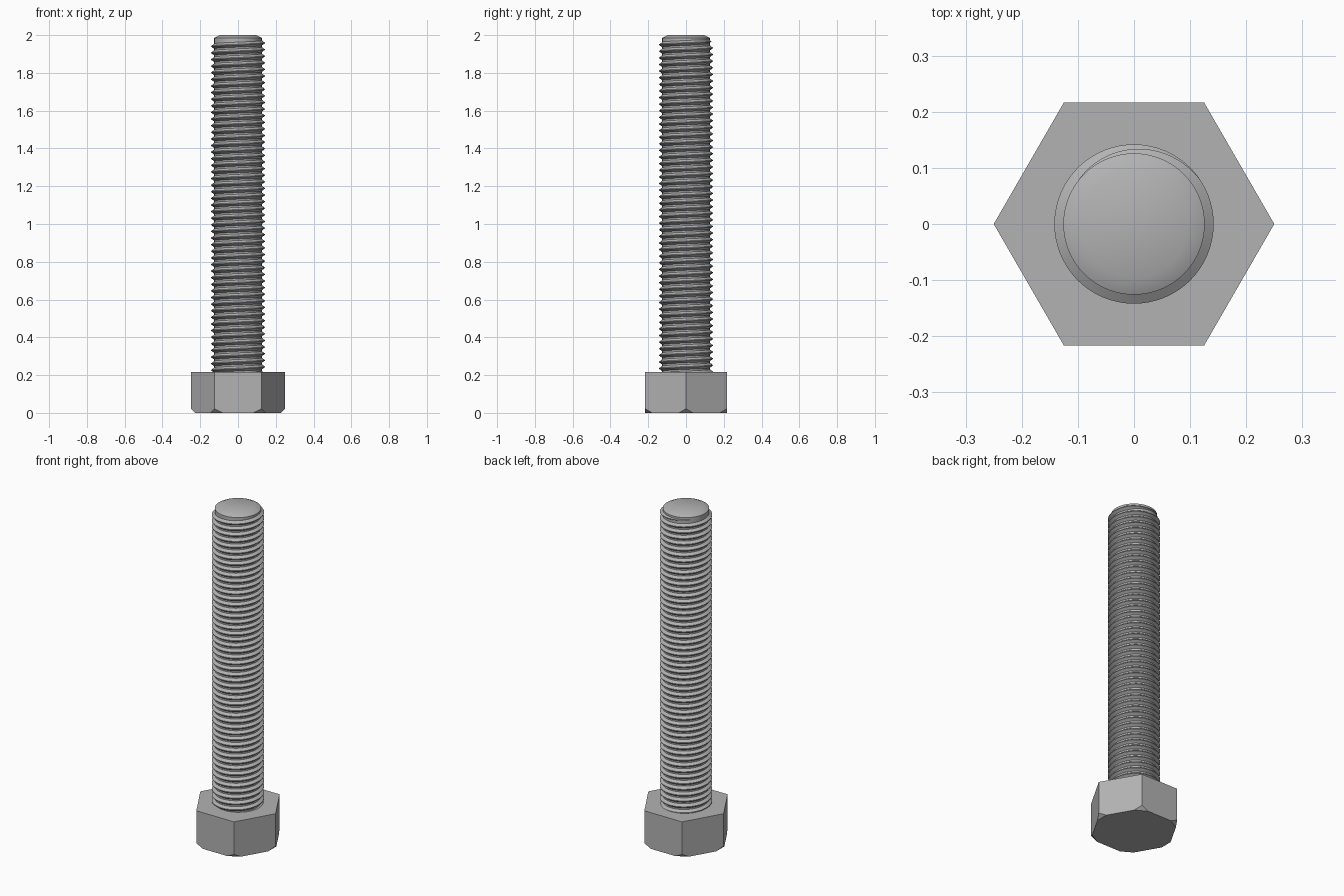
import bpy, bmesh, math
from mathutils import Vector

cube = bpy.data.objects.get("Cube")
if cube:
    bpy.data.objects.remove(cube, do_unlink=True)

steel = bpy.data.materials.new("grey steel")
steel.use_nodes = True
GREY = (0.45, 0.45, 0.45, 1)
steel.diffuse_color = GREY
steel.node_tree.nodes["Principled BSDF"].inputs["Base Color"].default_value = GREY

HEAD_R, HEAD_H = 0.25, 0.217
CORE_R, CREST_R = 0.126, 0.142
PITCH, SEGS = 0.035, 64


def finish(bm, name, smooth=None):
    bmesh.ops.recalc_face_normals(bm, faces=bm.faces)
    mesh = bpy.data.meshes.new(name)
    bm.to_mesh(mesh)
    bm.free()
    mesh.materials.append(steel)
    obj = bpy.data.objects.new(name, mesh)
    bpy.context.collection.objects.link(obj)
    if smooth:
        bpy.ops.object.select_all(action="DESELECT")
        obj.select_set(True)
        bpy.context.view_layer.objects.active = obj
        bpy.ops.object.shade_smooth_by_angle(angle=math.radians(smooth))
    return obj


# Hexagonal head with its lower corners cut off
bm = bmesh.new()
hexagon = [bm.verts.new((HEAD_R * math.cos(k * math.pi / 3),
                         HEAD_R * math.sin(k * math.pi / 3), 0)) for k in range(6)]
base = bm.faces.new(hexagon)
top = bmesh.ops.extrude_face_region(bm, geom=[base])["geom"]
bmesh.ops.translate(bm, vec=(0, 0, HEAD_H),
                    verts=[g for g in top if isinstance(g, bmesh.types.BMVert)])
for k in range(6):
    out = Vector((math.cos(k * math.pi / 3), math.sin(k * math.pi / 3), 0))
    cut = bmesh.ops.bisect_plane(bm, geom=bm.verts[:] + bm.edges[:] + bm.faces[:],
                                 plane_co=out * 0.228, plane_no=out - Vector((0, 0, 1)),
                                 clear_outer=True)
    rim = [g for g in cut["geom_cut"] if isinstance(g, bmesh.types.BMEdge)]
    bmesh.ops.holes_fill(bm, edges=rim, sides=0)
finish(bm, "hex_head")

# Core shaft with a chamfered tip, turned from a profile
bm = bmesh.new()
profile = [(0, 0.1), (CORE_R, 0.1), (CORE_R, 1.985), (0.096, 2), (0, 2)]
points = [bm.verts.new((r, 0, z)) for r, z in profile]
edges = [bm.edges.new(pair) for pair in zip(points, points[1:])]
bmesh.ops.spin(bm, geom=points + edges, axis=(0, 0, 1), cent=(0, 0, 0),
               angle=math.tau, steps=SEGS, use_duplicate=False)
bmesh.ops.remove_doubles(bm, verts=bm.verts, dist=1e-5)
finish(bm, "shaft_core", 35)

# Right-handed helical thread that runs out below the tip
bm = bmesh.new()
END_ANGLE, END_Z = math.radians(140), 1.972
RUNOUT = math.radians(110)
TURNS = int((END_Z - HEAD_H + 0.06) / PITCH)
previous = None
for i in range(TURNS * SEGS + 1):
    back = i * math.tau / SEGS
    a, z = END_ANGLE - back, END_Z - PITCH * back / math.tau
    grow = min(1, 0.03 + back / RUNOUT)
    crest = CORE_R + (CREST_R - CORE_R) * grow
    section = [(CORE_R - 0.001, 0.4 * grow), (crest, 0.06 * grow),
               (crest, -0.06 * grow), (CORE_R - 0.001, -0.4 * grow)]
    row = [bm.verts.new((r * math.cos(a), r * math.sin(a), z + h * PITCH))
           for r, h in section]
    if previous:
        for j in range(3):
            bm.faces.new((previous[j], previous[j + 1], row[j + 1], row[j]))
    else:
        bm.faces.new(row)
    previous = row
bm.faces.new(previous)
finish(bm, "helical_thread", 30)
